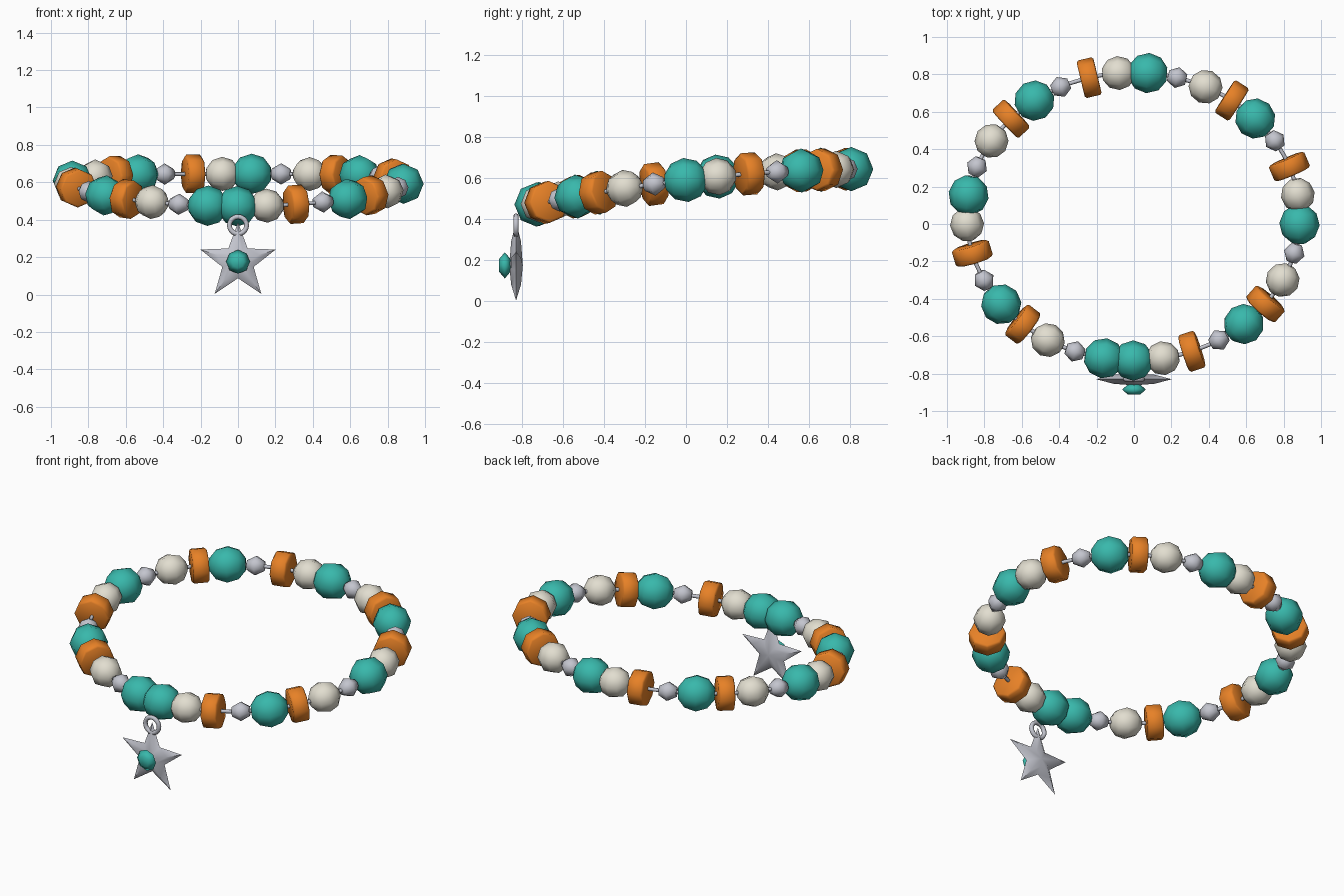
import bpy, bmesh
from math import sin, cos, pi, radians
from mathutils import Vector, Matrix

if "Cube" in bpy.data.objects:
    bpy.data.objects.remove(bpy.data.objects["Cube"])

def material(name, col):
    m = bpy.data.materials.new(name)
    m.diffuse_color = (*col, 1)
    m.use_nodes = True
    m.node_tree.nodes["Principled BSDF"].inputs["Base Color"].default_value = m.diffuse_color
    return m

TEAL = material("teal", (0.04, 0.48, 0.41))
CREAM = material("cream", (0.76, 0.73, 0.63))
ORANGE = material("orange", (0.80, 0.22, 0.02))
SILVER = material("silver", (0.55, 0.56, 0.62))

def finish(bm, name, mat, angle=180):
    bmesh.ops.recalc_face_normals(bm, faces=bm.faces)
    me = bpy.data.meshes.new(name)
    bm.to_mesh(me)
    bm.free()
    me.shade_smooth()
    if angle < 180:
        me.set_sharp_from_angle(angle=radians(angle))
    me.materials.append(mat)
    ob = bpy.data.objects.new(name, me)
    bpy.context.collection.objects.link(ob)
    return ob

def lathe(name, profile, mat, matrix, n=8, angle=180):
    """Revolve (along, radius) points around local x, with capped ends."""
    bm = bmesh.new()
    rings = [[bm.verts.new(matrix @ Vector((a, r * cos(2*pi*k/n), r * sin(2*pi*k/n))))
              for k in range(n)] for a, r in profile]
    for p, q in zip(rings, rings[1:]):
        for k in range(n):
            bm.faces.new((p[k], p[(k+1) % n], q[(k+1) % n], q[k]))
    bm.faces.new(rings[0])
    bm.faces.new(rings[-1])
    return finish(bm, name, mat, angle)

def ball(r, angles, squash=1):
    return [(r * squash * sin(radians(a)), r * cos(radians(a))) for a in angles]

# strand path: tilted, slightly bowed oval starting at the front
def path(t):
    x, y = 0.89 * sin(t) - 0.004, 0.04 - 0.77 * cos(t)
    return Vector((x, y, 0.592 + 0.1175*y - 0.064*y*y))

# equal spacing along the strand
COUNT, STEPS = 33, 3300
lengths = [0]
for i in range(STEPS):
    lengths.append(lengths[-1] + (path(2*pi*(i+1)/STEPS) - path(2*pi*i/STEPS)).length)
params, j = [], 0
for i in range(COUNT):
    while lengths[j] < lengths[-1] * i / COUNT:
        j += 1
    params.append(2*pi*j/STEPS)

# bead kinds: profile, material, sharp angle
round_angles = (-70, -36, 0, 36, 70)
KINDS = {
    "T": ("teal_bead", ball(0.108, round_angles), TEAL, 180),
    "C": ("cream_bead", ball(0.091, round_angles), CREAM, 180),
    "S": ("spacer_bead", ball(0.057, (-60, 0, 60)), SILVER, 180),
    "O": ("disc_bead", [(-0.046, 0.092), (-0.037, 0.103), (0.037, 0.103), (0.046, 0.092)],
          ORANGE, 50),
}
for i, (kind, t) in enumerate(zip("TCOSTOCS" * 4 + "T", params)):
    tangent = (path(t + 0.01) - path(t - 0.01)).normalized()
    side = Vector((0, 0, 1)).cross(tangent).normalized()
    up = tangent.cross(side)
    m = Matrix((tangent, side, up)).transposed().to_4x4()
    m.translation = path(t)
    name, profile, mat, angle = KINDS[kind]
    lathe(f"{name}_{i}", profile, mat, m, 8, angle)

# cord through the beads
curve = bpy.data.curves.new("cord", 'CURVE')
curve.dimensions = '3D'
curve.bevel_depth = 0.011
curve.bevel_resolution = 1
sp = curve.splines.new('POLY')
sp.points.add(65)
for i, p in enumerate(sp.points):
    p.co = (*path(2*pi*i/66), 1)
sp.use_cyclic_u = True
curve.materials.append(SILVER)
bpy.context.collection.objects.link(bpy.data.objects.new("cord", curve))

# hanging ring
bpy.ops.mesh.primitive_torus_add(major_segments=20, minor_segments=8, major_radius=0.046,
                                 minor_radius=0.013, location=(0, -0.83, 0.37),
                                 rotation=(pi/2, 0, 0))
ring = bpy.context.object
ring.name = "hanging_ring"
ring.data.shade_smooth()
ring.data.materials.append(SILVER)

# star charm, domed on both faces
bm = bmesh.new()
C = Vector((0, -0.83, 0.175))
def star_ring(scale, y):
    out = []
    for k in range(10):
        r = (0.212 if k % 2 == 0 else 0.088) * scale
        out.append(bm.verts.new(C + Vector((r * sin(k*pi/5), y, r * cos(k*pi/5)))))
    return out
rim = star_ring(1, 0)
for s in (-1, 1):
    mid = star_ring(0.55, s * 0.024)
    apex = bm.verts.new(C + Vector((0, s * 0.033, 0)))
    for k in range(10):
        n = (k + 1) % 10
        bm.faces.new((rim[k], rim[n], mid[n], mid[k]))
        bm.faces.new((mid[k], mid[n], apex))
finish(bm, "star_charm", SILVER, 60)

# gem in front of the star
m = Matrix.Translation((0, -0.885, 0.175)) @ Matrix.Rotation(pi/2, 4, 'Z')
lathe("star_gem", ball(0.064, (-60, 0, 60), 0.49), TEAL, m, 8)
